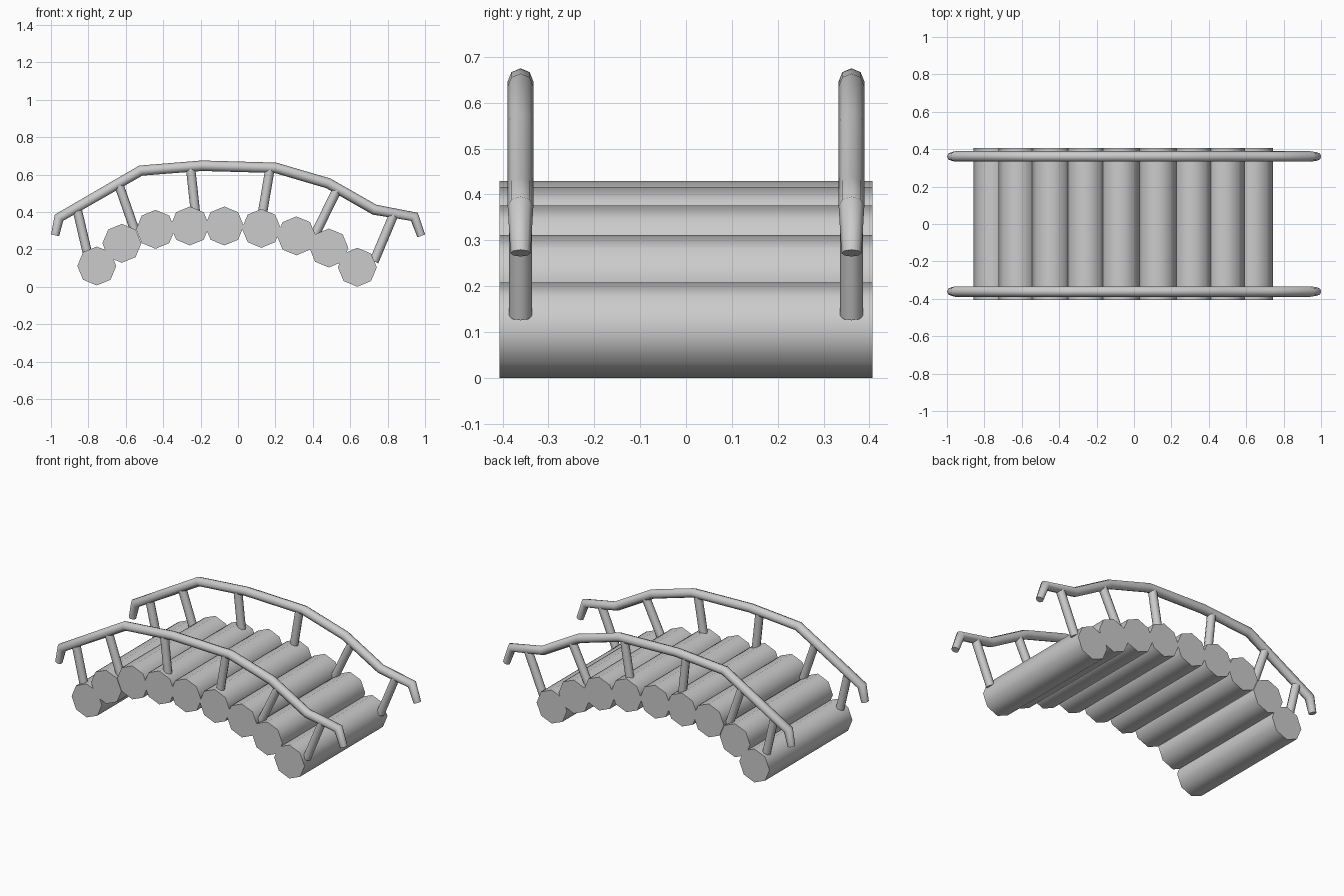
import bpy, bmesh
from math import pi, cos, sin
from mathutils import Vector

if "Cube" in bpy.data.objects:
    bpy.data.objects.remove(bpy.data.objects["Cube"])

SIDES = 8


def finish(name, bm):
    bmesh.ops.recalc_face_normals(bm, faces=bm.faces)
    me = bpy.data.meshes.new(name)
    bm.to_mesh(me)
    bm.free()
    ob = bpy.data.objects.new(name, me)
    bpy.context.collection.objects.link(ob)
    bpy.ops.object.select_all(action='DESELECT')
    ob.select_set(True)
    bpy.context.view_layer.objects.active = ob
    bpy.ops.object.shade_smooth_by_angle(angle=pi / 3)
    return ob


def tube(name, points, radii):
    """Capped octagonal tube swept through 3D points."""
    pts = [Vector(p) for p in points]
    n = len(pts)
    bm = bmesh.new()
    rings = []
    for i, p in enumerate(pts):
        t = Vector()
        if i > 0:
            t += (p - pts[i - 1]).normalized()
        if i < n - 1:
            t += (pts[i + 1] - p).normalized()
        t.normalize()
        # tubes run either across the bridge (y) or in the x-z plane
        side = Vector((1, 0, 0)) if abs(t.y) > 0.9 else Vector((0, 1, 0))
        up = side.cross(t)
        rings.append([bm.verts.new(p + radii[i] * (side * cos(a) + up * sin(a)))
                      for a in (2 * pi * k / SIDES for k in range(SIDES))])
    for a, b in zip(rings, rings[1:]):
        for k in range(SIDES):
            j = (k + 1) % SIDES
            bm.faces.new((a[k], a[j], b[j], b[k]))
    bm.faces.new(rings[0])
    bm.faces.new(rings[-1])
    return finish(name, bm)


def mirror_y(ob):
    m = ob.modifiers.new("mirror", 'MIRROR')
    m.use_axis = (False, True, False)


# Deck: log planks laid in an arch
logs = [(-0.755, 0.111), (-0.621, 0.232), (-0.441, 0.307), (-0.257, 0.325),
        (-0.073, 0.325), (0.125, 0.312), (0.312, 0.272), (0.486, 0.207),
        (0.638, 0.104)]
for i, (x, z) in enumerate(logs):
    tube(f"log_{i + 1}", [(x, -0.407, z), (x, 0.407, z)], [0.104, 0.104])

# Handrails with tapered, bent-down ends
Y = -0.361
rail = [(-0.978, 0.275), (-0.957, 0.369), (-0.52, 0.621), (-0.193, 0.647),
        (0.2, 0.636), (0.483, 0.553), (0.73, 0.412), (0.943, 0.374),
        (0.98, 0.272)]
mirror_y(tube("handrail", [(x, Y, z) for x, z in rail],
              [0.022] + [0.028] * (len(rail) - 2) + [0.022]))

# Railing posts: top x, z and bottom x, z
posts = [(-0.858, 0.405, -0.803, 0.17), (-0.635, 0.54, -0.553, 0.305),
         (-0.253, 0.63, -0.228, 0.40), (0.17, 0.625, 0.132, 0.40),
         (0.53, 0.52, 0.41, 0.275), (0.832, 0.385, 0.727, 0.135)]
for i, (x0, z0, x1, z1) in enumerate(posts):
    mirror_y(tube(f"railing_post_{i + 1}", [(x0, Y, z0), (x1, Y, z1)],
                  [0.025, 0.025]))
